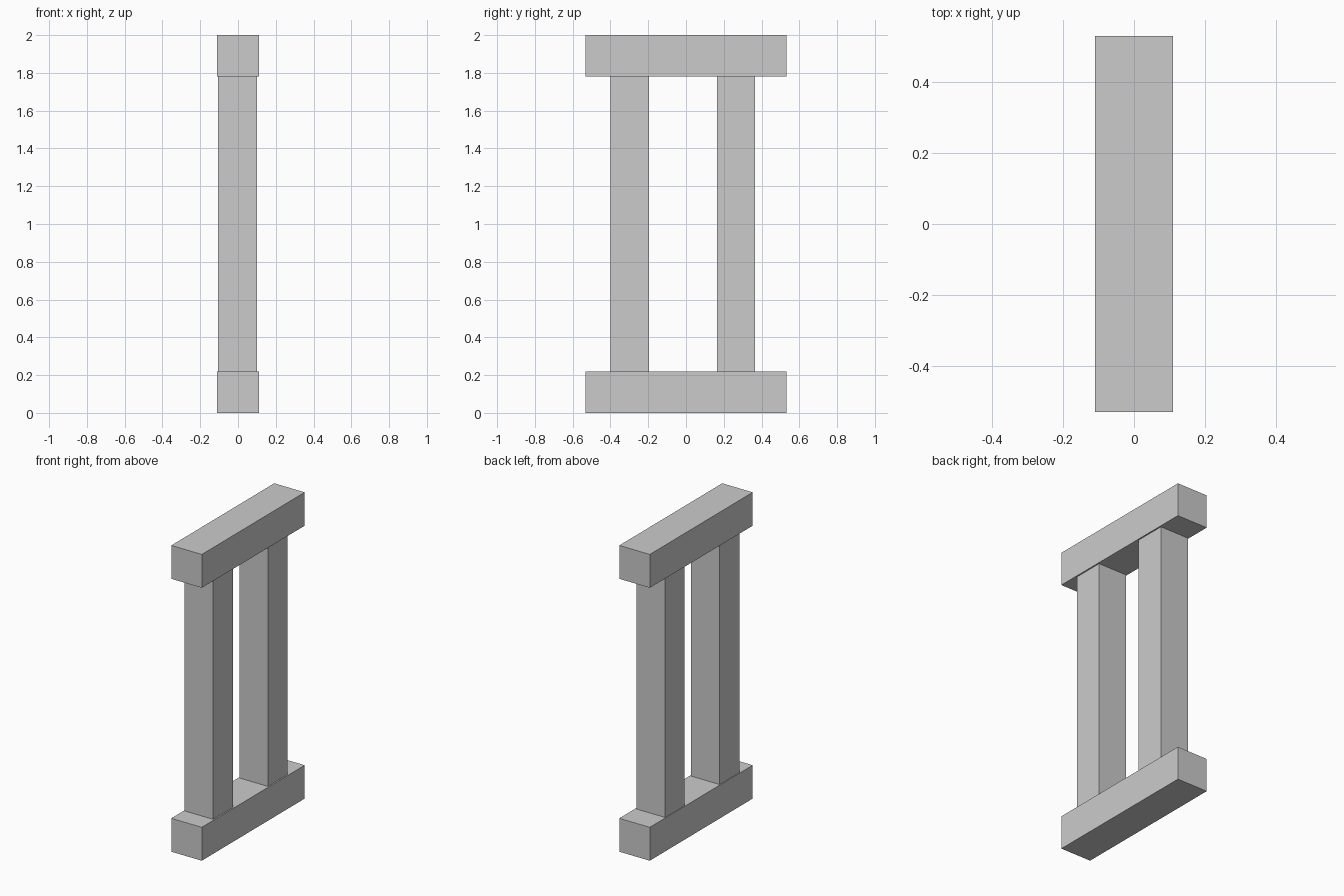
import bpy

if "Cube" in bpy.data.objects:
    bpy.data.objects.remove(bpy.data.objects["Cube"])

grey = bpy.data.materials.new("plain_grey")
grey.diffuse_color = (0.6, 0.6, 0.6, 1)
grey.use_nodes = True
grey.node_tree.nodes["Principled BSDF"].inputs["Base Color"].default_value = grey.diffuse_color


def box(name, lo, hi):
    """Axis-aligned box between two corners."""
    bpy.ops.mesh.primitive_cube_add(size=1, location=[(a + b) / 2 for a, b in zip(lo, hi)])
    ob = bpy.context.object
    ob.name = name
    ob.scale = [b - a for a, b in zip(lo, hi)]
    bpy.ops.object.transform_apply(location=False, rotation=False, scale=True)
    ob.data.materials.append(grey)


# Horizontal beams at the bottom and top
for name, z in (("bottom_beam", 0.0), ("top_beam", 1.782)):
    box(name, (-0.11, -0.531, z), (0.11, 0.531, z + 0.218))

# Upright posts between the beams, slightly narrower and off-centre
for name, y0, y1 in (("front_post", -0.401, -0.197), ("back_post", 0.163, 0.366)):
    box(name, (-0.105, y0, 0.218), (0.101, y1, 1.782))
